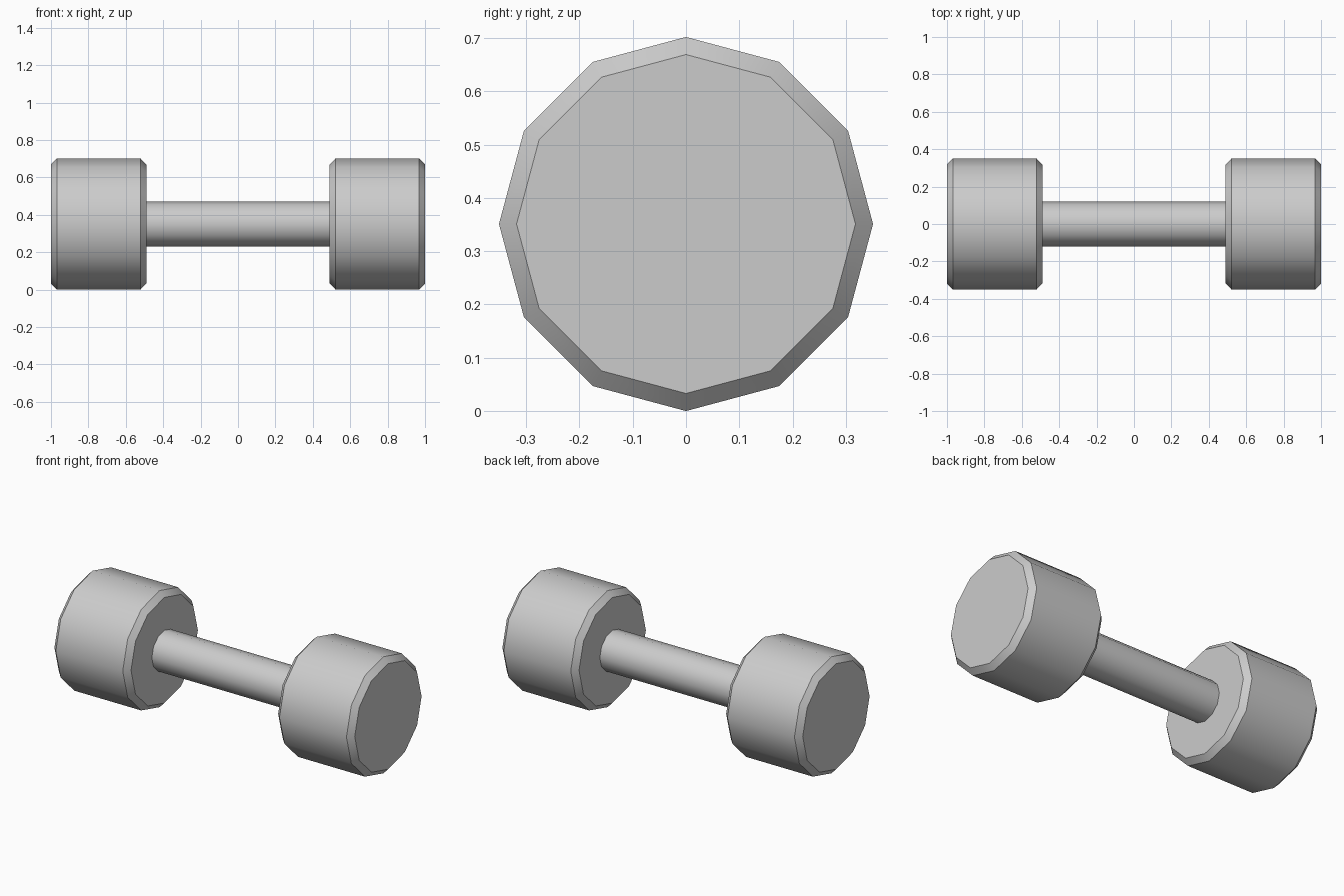
import bpy
import bmesh
import math

SIDES = 12
AXIS_Z = 0.351

cube = bpy.data.objects.get("Cube")
if cube:
    bpy.data.objects.remove(cube, do_unlink=True)

grey = bpy.data.materials.new("light_grey")
grey.use_nodes = True
grey.diffuse_color = (0.6, 0.6, 0.6, 1)
grey.node_tree.nodes["Principled BSDF"].inputs["Base Color"].default_value = (0.6, 0.6, 0.6, 1)


def lathe(name, profile):
    """Revolve (x, radius) points around the bar axis and cap both ends."""
    bm = bmesh.new()
    rings = []
    for x, r in profile:
        angles = [2 * math.pi * i / SIDES for i in range(SIDES)]
        rings.append([bm.verts.new((x, r * math.sin(a), r * math.cos(a))) for a in angles])
    for a, b in zip(rings, rings[1:]):
        for i in range(SIDES):
            j = (i + 1) % SIDES
            bm.faces.new((a[i], a[j], b[j], b[i]))
    bm.faces.new(rings[0])
    bm.faces.new(rings[-1])
    bmesh.ops.recalc_face_normals(bm, faces=bm.faces)
    mesh = bpy.data.meshes.new(name)
    bm.to_mesh(mesh)
    bm.free()
    mesh.materials.append(grey)
    obj = bpy.data.objects.new(name, mesh)
    obj.location.z = AXIS_Z
    bpy.context.collection.objects.link(obj)
    # Round the sides but keep the chamfer and cap edges crisp
    bpy.ops.object.select_all(action="DESELECT")
    obj.select_set(True)
    bpy.context.view_layer.objects.active = obj
    bpy.ops.object.shade_smooth_by_angle(angle=math.radians(35))


# Chamfered weights at both ends
for name, side in (("left_weight", 1), ("right_weight", -1)):
    lathe(name, [(side * x, r) for x, r in
                 ((0.49, 0.318), (0.522, 0.351), (0.968, 0.351), (1.0, 0.318))])

# Bar between the weights
lathe("handle", [(-0.49, 0.12), (0.49, 0.12)])
